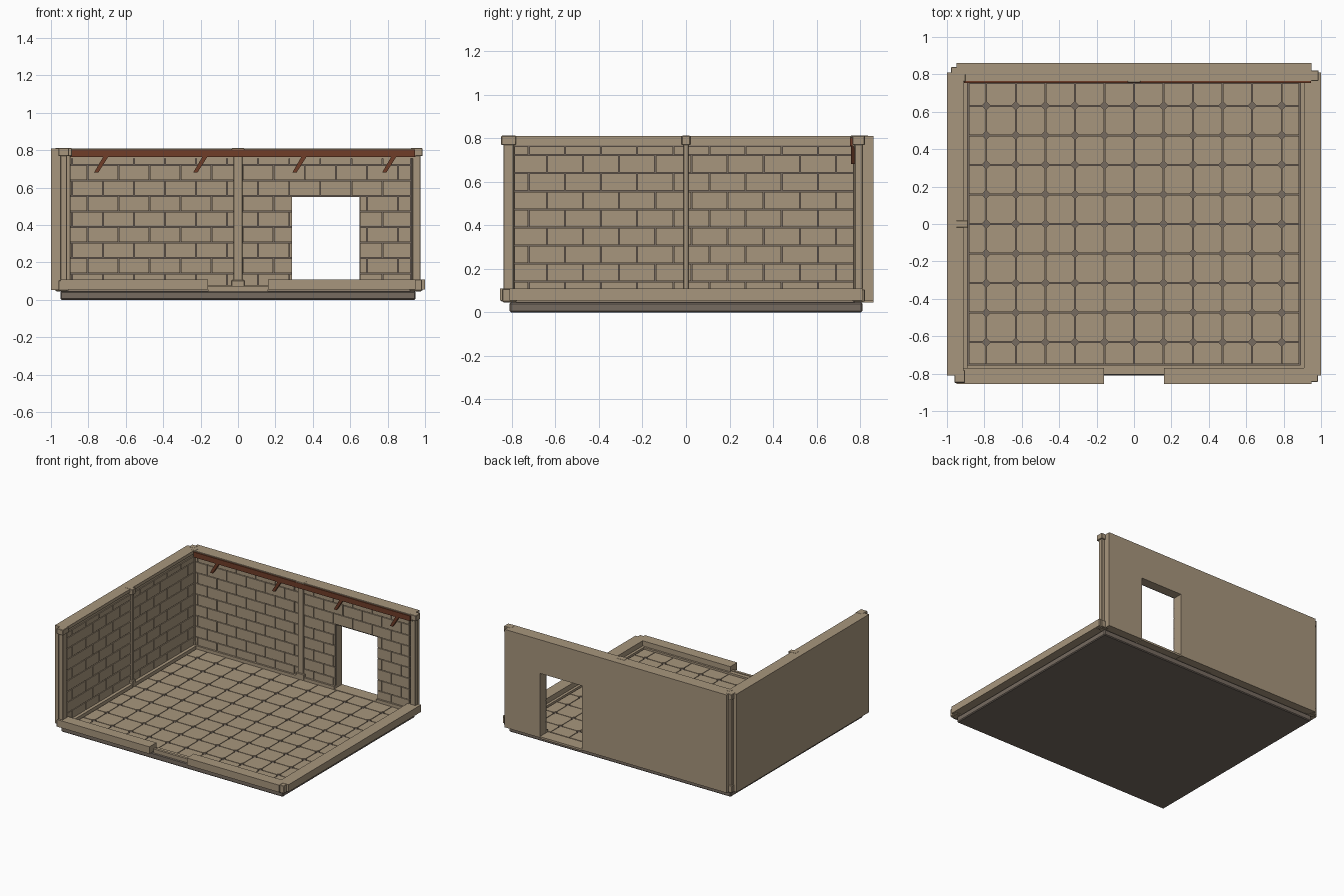
import bpy, bmesh

cube = bpy.data.objects.get("Cube")
if cube:
    bpy.data.objects.remove(cube, do_unlink=True)


def material(name, rgb):
    m = bpy.data.materials.new(name)
    m.use_nodes = True
    m.diffuse_color = (*rgb, 1)
    m.node_tree.nodes["Principled BSDF"].inputs["Base Color"].default_value = (*rgb, 1)
    return m


STONE = material("tan stone", (0.39, 0.305, 0.205))
DARK = material("dark stone", (0.18, 0.145, 0.117))
WOOD = material("red brown wood", (0.16, 0.048, 0.022))


def prism(bm, pts, lo, hi, axis="z"):
    """Extrude a 2D outline between lo and hi along z or y."""
    def place(p, h):
        return (p[0], p[1], h) if axis == "z" else (p[0], h, p[1])
    a = [bm.verts.new(place(p, lo)) for p in pts]
    b = [bm.verts.new(place(p, hi)) for p in pts]
    bm.faces.new(a)
    bm.faces.new(b[::-1])
    for i in range(len(pts)):
        j = (i + 1) % len(pts)
        bm.faces.new((a[i], b[i], b[j], a[j]))


def box(bm, x, y, z):
    prism(bm, [(x[0], y[0]), (x[1], y[0]), (x[1], y[1]), (x[0], y[1])], *z)


def finish(bm, name, mat, bevel=0):
    bmesh.ops.recalc_face_normals(bm, faces=bm.faces)
    me = bpy.data.meshes.new(name)
    bm.to_mesh(me)
    bm.free()
    ob = bpy.data.objects.new(name, me)
    bpy.context.collection.objects.link(ob)
    me.materials.append(mat)
    if bevel:
        mod = ob.modifiers.new("bevel", "BEVEL")
        mod.width = bevel
        mod.segments = 1
    return ob


def boxes(name, mat, parts, bevel=0):
    bm = bmesh.new()
    for p in parts:
        box(bm, *p)
    return finish(bm, name, mat, bevel)


BASE, TOP, RAIL = 0.052, 0.81, 0.765
DOOR = (0.29, 0.65)
DOOR_TOP = 0.55

# Foundation and floor bed
boxes("foundation_slab", DARK, [((-0.95, 0.95), (-0.81, 0.81), (0, 0.045))], 0.006)
boxes("floor_bed", DARK, [((-0.93, 0.93), (-0.79, 0.79), (0.04, 0.05))])

# Floor tiles with clipped corners, and diamond inserts between them
STEP, GAP, CLIP, FLOOR = 0.158, 0.0025, 0.018, 0.06
xs = [-0.885] + [i * STEP for i in range(-5, 6)] + [0.885]
ys = [-0.75] + [i * STEP for i in range(-4, 5)] + [0.755]
tiles, inserts = bmesh.new(), bmesh.new()
for i in range(len(xs) - 1):
    for j in range(len(ys) - 1):
        outline = []
        for k, (a, b) in enumerate([(0, 0), (1, 0), (1, 1), (0, 1)]):
            sx, sy = 1 - 2 * a, 1 - 2 * b
            px, py = xs[i + a] + sx * GAP, ys[j + b] + sy * GAP
            if 0 < i + a < len(xs) - 1 and 0 < j + b < len(ys) - 1:
                pair = [(px, py + sy * CLIP), (px + sx * CLIP, py)]
                outline += pair if k % 2 == 0 else pair[::-1]
            else:
                outline.append((px, py))
        prism(tiles, outline, 0.048, FLOOR)
for x in xs[1:-1]:
    for y in ys[1:-1]:
        d = 0.016
        prism(inserts, [(x - d, y), (x, y - d), (x + d, y), (x, y + d)], 0.048, FLOOR - 0.002)
finish(tiles, "floor_tiles", STONE)
finish(inserts, "floor_diamonds", DARK)
boxes("floor_border", STONE, [
    ((-0.93, -0.89), (-0.79, 0.79), (0.045, 0.08)),
    ((0.89, 0.93), (-0.79, 0.79), (0.045, 0.07)),
    ((-0.93, 0.93), (-0.79, -0.755), (0.045, 0.07)),
    ((-0.93, DOOR[0]), (0.76, 0.79), (0.045, 0.08)),
    ((DOOR[1], 0.93), (0.76, 0.79), (0.045, 0.08)),
    (DOOR, (0.76, 0.86), (0.045, FLOOR))])


# Back wall with a doorway notch
def door_wall(name, mat, x, y):
    bm = bmesh.new()
    prism(bm, [(x[0], BASE), (DOOR[0], BASE), (DOOR[0], DOOR_TOP), (DOOR[1], DOOR_TOP),
               (DOOR[1], BASE), (x[1], BASE), (x[1], RAIL), (x[0], RAIL)], *y, axis="y")
    finish(bm, name, mat)


door_wall("back_wall", STONE, (-0.95, 0.95), (0.792, 0.86))
door_wall("back_mortar", DARK, (-0.93, 0.93), (0.783, 0.792))

# Left wall
boxes("left_wall", STONE, [((-1, -0.932), (-0.81, 0.81), (BASE, RAIL))])
boxes("left_mortar", DARK, [((-0.932, -0.923), (-0.79, 0.79), (BASE, RAIL))])


# Bricks in running bond, trimmed to the bays and doorway
def bricks(name, bays, put):
    bm = bmesh.new()
    pitch, rows, half = 0.083, 9, 0.0025
    for r in range(rows):
        z0 = 0.058 + r * pitch
        z1 = min(z0 + pitch, RAIL)
        for lo, hi in bays(z0):
            for n in range(-7, 8):
                u0 = (n + 0.5 * (r % 2) - 0.35) * 2 * pitch
                a, b = max(u0, lo) + half, min(u0 + 2 * pitch, hi) - half
                if b - a > 0.01:
                    box(bm, *put(a, b), (z0 + half, z1 - half))
    finish(bm, name, STONE)


def back_bays(z):
    if z < DOOR_TOP - 0.03:
        return [(-0.92, 0), (0, DOOR[0]), (DOOR[1], 0.925)]
    return [(-0.92, 0), (0, 0.925)]


bricks("back_bricks", back_bays, lambda a, b: ((a, b), (0.774, 0.79)))
bricks("left_bricks", lambda z: [(-0.79, 0), (0, 0.775)], lambda a, b: ((-0.93, -0.914), (a, b)))

# Copings along the wall tops
boxes("back_coping", STONE, [((-0.95, 0.95), (0.764, 0.86), (RAIL, TOP)),
                             ((-0.95, 0.95), (0.77, 0.80), (RAIL - 0.01, RAIL))])
boxes("left_coping", STONE, [((-1, -0.912), (-0.81, 0.81), (0.785, TOP)),
                             ((-1, -0.918), (-0.81, 0.81), (RAIL, 0.785))])


# Posts with a base block and a cap block
def post(name, x, y, w, d, top=TOP, grow=0.009):
    def block(g, z):
        return ((x - w - g, x + w + g), (y - d - g, y + d + g), z)
    boxes(name, STONE, [block(0, (0.045, top - 0.01)), block(grow, (0.05, 0.105)),
                        block(grow, (top - 0.042, top + 0.001))], 0.003)


post("back_middle_post", 0, 0.78, 0.024, 0.014, grow=0.01)
post("left_middle_post", -0.92, 0, 0.024, 0.012, grow=0.008)
post("back_left_inner_post", -0.92, 0.782, 0.014, 0.014, grow=0.006)
post("back_left_outer_post", -0.955, 0.815, 0.018, 0.018, grow=0.006)
post("back_right_post", 0.955, 0.793, 0.022, 0.018, grow=0.01)
post("front_left_post", -0.932, -0.815, 0.018, 0.024, grow=0.01)
post("front_right_stub", 0.95, -0.81, 0.03, 0.03, top=0.107, grow=0.004)

# Low curbs at the right and front, with an entry gap
CURB = (0.055, 0.11)
boxes("right_curb", STONE, [((0.95, 1.0), (-0.81, 0.81), CURB),
                            ((0.91, 0.95), (-0.81, 0.79), CURB)])
for side, x in (("left", (-0.95, -0.16)), ("right", (0.16, 0.95))):
    boxes(side + "_front_curb", STONE, [(x, (-0.855, -0.81), CURB),
                                        (x, (-0.81, -0.77), CURB)])
boxes("entry_threshold", STONE, [((-0.16, 0.16), (-0.805, -0.785), (0.045, 0.075)),
                                 ((-0.16, 0.16), (-0.785, -0.76), (0.045, 0.065))])

# Wooden beam and slanted braces on the back wall
boxes("wall_beam", WOOD, [((-0.91, 0.945), (0.754, 0.77), (0.763, 0.803))])
braces = bmesh.new()
for x in (-0.735, -0.205, 0.325, 0.805):
    prism(braces, [(x - 0.035, 0.68), (x - 0.012, 0.68), (x + 0.042, 0.766), (x + 0.015, 0.766)],
          0.757, 0.778, axis="y")
finish(braces, "beam_braces", WOOD)
